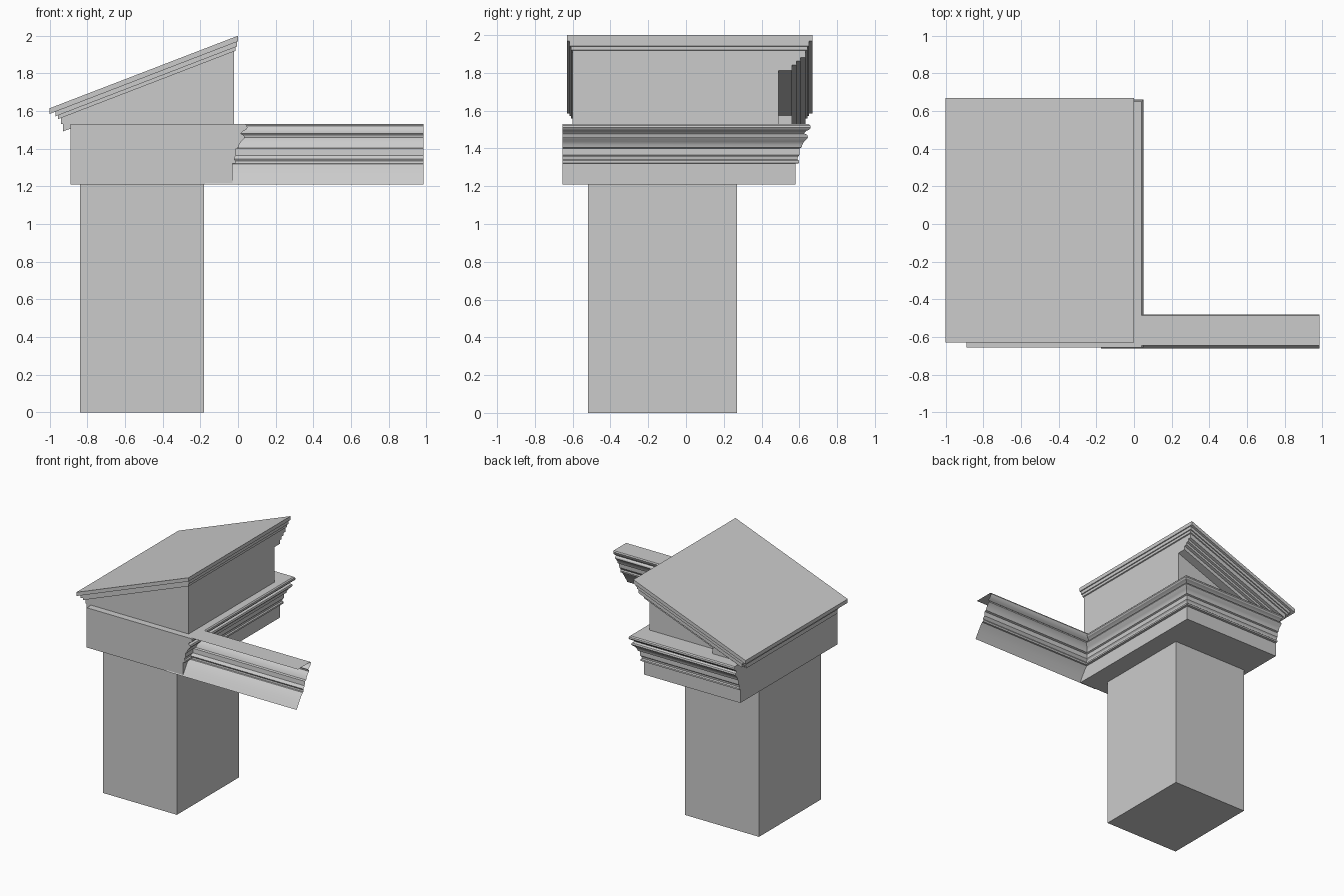
import bpy
import bmesh

old = bpy.data.objects.get("Cube")
if old:
    bpy.data.objects.remove(old, do_unlink=True)

stone = bpy.data.materials.new("light_grey_stone")
stone.use_nodes = True
colour = (0.6, 0.6, 0.6, 1)
stone.diffuse_color = colour
stone.node_tree.nodes["Principled BSDF"].inputs["Base Color"].default_value = colour


def loft(name, rings, closed=True, cap=True, smooth=None):
    """Skin a list of equal-length point rings."""
    bm = bmesh.new()
    rows = [[bm.verts.new(p) for p in ring] for ring in rings]
    n = len(rows[0])
    for a, b in zip(rows, rows[1:]):
        for i in range(n if closed else n - 1):
            j = (i + 1) % n
            bm.faces.new((a[i], a[j], b[j], b[i]))
    if cap:
        bm.faces.new(rows[0][::-1])
        bm.faces.new(rows[-1])
    bmesh.ops.recalc_face_normals(bm, faces=bm.faces)
    mesh = bpy.data.meshes.new(name)
    bm.to_mesh(mesh)
    bm.free()
    mesh.materials.append(stone)
    obj = bpy.data.objects.new(name, mesh)
    bpy.context.collection.objects.link(obj)
    if smooth:
        bpy.ops.object.select_all(action='DESELECT')
        obj.select_set(True)
        bpy.context.view_layer.objects.active = obj
        bpy.ops.object.shade_smooth_by_angle(angle=smooth)
    return obj


def rect(x0, x1, y0, y1, z):
    return [(x0, y0, z), (x1, y0, z), (x1, y1, z), (x0, y1, z)]


def box(name, x0, x1, y0, y1, z0, z1):
    return loft(name, [rect(x0, x1, y0, y1, z) for z in (z0, z1)])


# Square post
box("post", -0.84, -0.18, -0.52, 0.27, 0, 1.21)

# Entablature block: moulded on the side and back, mitred at the corner
PROFILE = [(0, 1.21), (0, 1.32), (.018, 1.322), (.018, 1.335), (.01, 1.342),
           (.012, 1.355), (.02, 1.365), (.02, 1.40), (.032, 1.405),
           (.036, 1.42), (.045, 1.437), (.06, 1.45), (.066, 1.46),
           (.062, 1.472), (.045, 1.48), (.055, 1.492), (.073, 1.50),
           (.08, 1.51), (.078, 1.522), (.07, 1.53)]
loft("entablature", [rect(-0.89, -0.03 + d, -0.655, 0.58 + d, z)
                     for d, z in PROFILE], smooth=0.5)

# Side cornice: a thin open moulding with a flat top flange
ARM = [(-.66, 1.21), (-.645, 1.235), (-.626, 1.265), (-.605, 1.295),
       (-.583, 1.32), (-.572, 1.322), (-.57, 1.335), (-.575, 1.345),
       (-.558, 1.365), (-.555, 1.40), (-.54, 1.405), (-.533, 1.425),
       (-.515, 1.45), (-.503, 1.46), (-.505, 1.47), (-.515, 1.48),
       (-.50, 1.49), (-.485, 1.505), (-.48, 1.52), (-.485, 1.53), (-.645, 1.53)]
loft("side_cornice", [[(x, y, z) for y, z in ARM] for x in (-0.175, 0.985)],
     closed=False, cap=False, smooth=0.5)


# Sloped roof parts, measured downward from the roof surface
BASE = 1.53


def roof_z(x):
    return 2 + 0.385 * x


def sloped(name, top, bottom, x0, x1, y0, y1):
    pts = [(x0, roof_z(x0) - top), (x1, roof_z(x1) - top)]
    if bottom is None:
        pts += [(x1, BASE), (x0, BASE)]
    else:
        pts.append((x1, roof_z(x1) - bottom))
        if roof_z(x0) - bottom < BASE:
            pts += [((BASE + bottom - 2) / 0.385, BASE), (x0, BASE)]
        else:
            pts.append((x0, roof_z(x0) - bottom))
    return loft(name, [[(x, y, z) for x, z in pts] for y in (y0, y1)])


sloped("roof_slab", 0, .03, -1, 0, -.63, .67)
sloped("roof_fillet", .03, .055, -.97, -.006, -.618, .65)
sloped("gable_wall", .055, None, -.93, -.02, -.6, .49)

# Raking cornice steps over the back gable
STEPS = [(.055, .075, -.955, .642), (.075, .11, -.94, .632),
         (.11, .13, -.93, .605), (.13, .15, -.93, .585), (.15, .18, -.93, .56)]
for top, bottom, x0, y1 in STEPS:
    sloped("raking_step", top, bottom, x0, -.012 if top < .06 else -.02,
           -.61 if top < .06 else -.598, y1)

# Low return closing the foot of the gable
box("gable_foot", -.88, -.63, .4, .56, BASE, 1.575)
